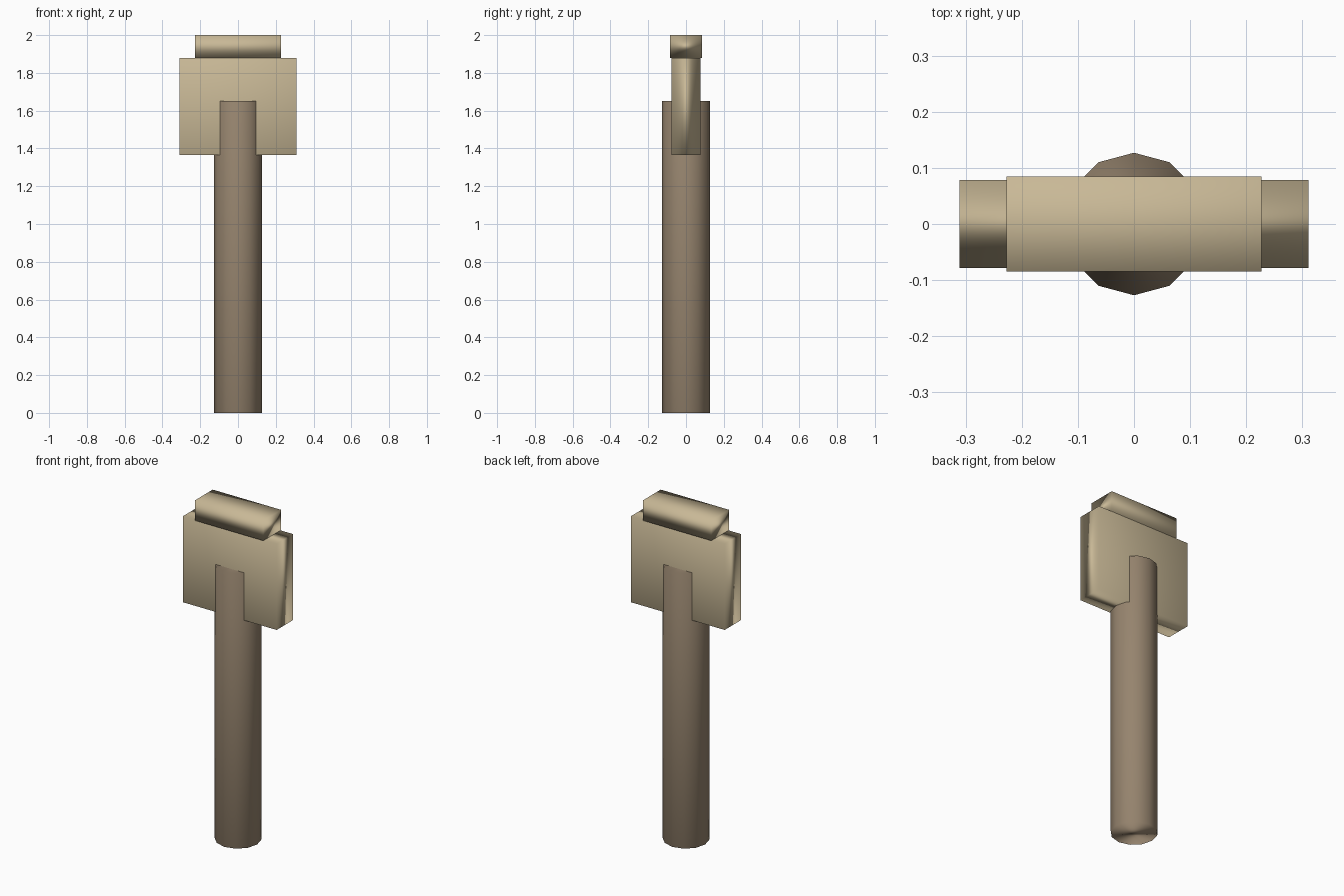
import bpy

if "Cube" in bpy.data.objects:
    bpy.data.objects.remove(bpy.data.objects["Cube"])


def material(name, rgb):
    mat = bpy.data.materials.new(name)
    mat.diffuse_color = (*rgb, 1.0)
    mat.use_nodes = True
    mat.node_tree.nodes["Principled BSDF"].inputs["Base Color"].default_value = mat.diffuse_color
    return mat


TAN = material("tan_board", (0.578, 0.479, 0.305))
BROWN = material("brown_post", (0.305, 0.231, 0.156))


def finish(obj, name, mat):
    """Name, colour and smooth a part, letting its large faces rule the normals."""
    obj.name = name
    obj.data.materials.append(mat)
    bpy.ops.object.transform_apply(location=False, rotation=True, scale=True)
    bpy.ops.object.shade_smooth()
    mod = obj.modifiers.new("large_face_normals", 'WEIGHTED_NORMAL')
    mod.mode = 'FACE_AREA'
    mod.weight = 50
    mod.keep_sharp = False


def box(name, half_x, half_y, z0, z1, mat):
    bpy.ops.mesh.primitive_cube_add(size=1, location=(0, 0, (z0 + z1) / 2))
    obj = bpy.context.object
    obj.scale = (2 * half_x, 2 * half_y, z1 - z0)
    finish(obj, name, mat)


# Twelve-sided post, its top ending inside the board
bpy.ops.mesh.primitive_cylinder_add(vertices=12, radius=0.127, depth=1.65,
                                    location=(0, 0, 0.825))
finish(bpy.context.object, "post", BROWN)

# Wide board around the post top, and the narrower cap above it
box("board", 0.311, 0.078, 1.365, 1.88, TAN)
box("top_cap", 0.227, 0.085, 1.88, 2.0, TAN)
